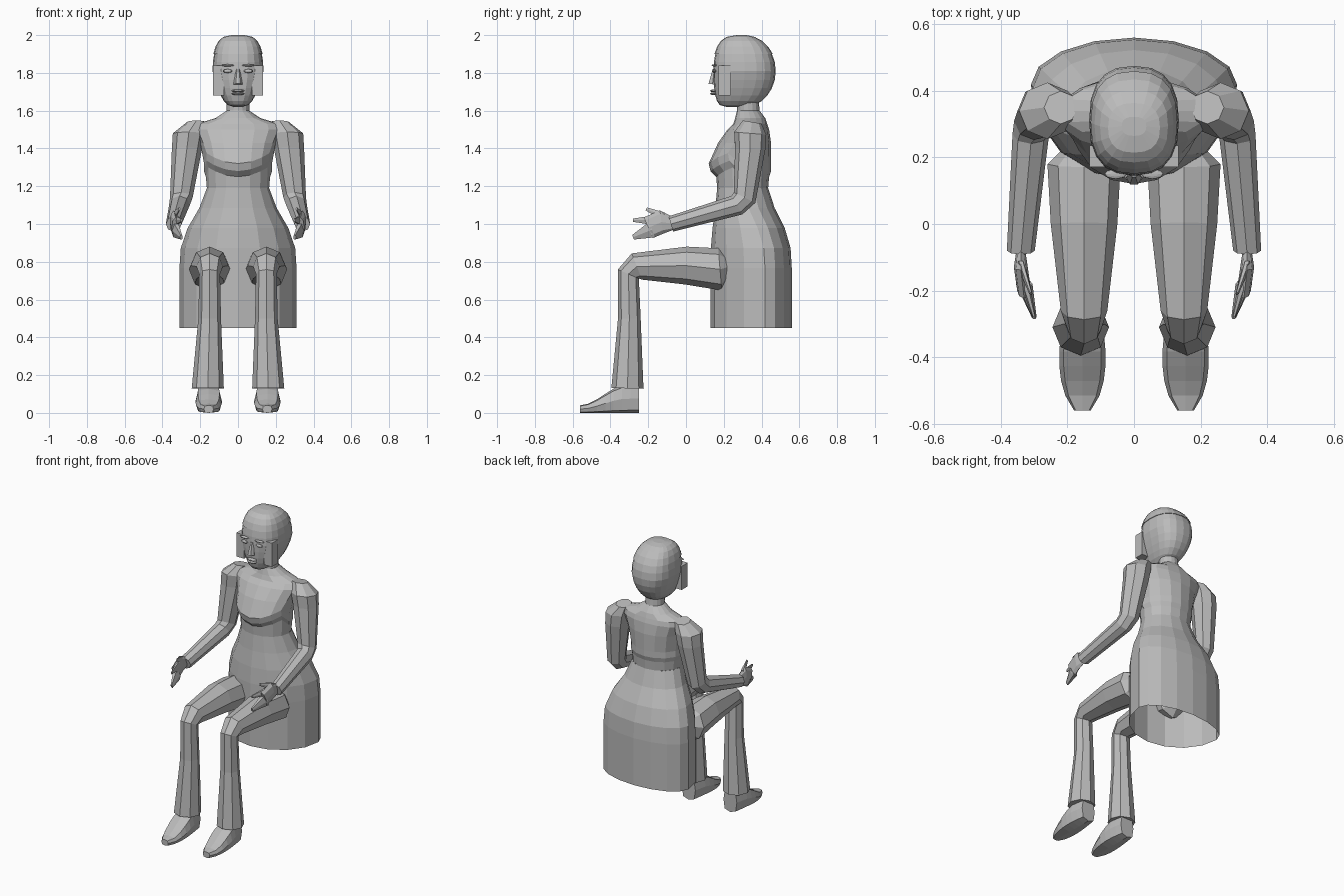
import bpy, bmesh, math
from mathutils import Vector

default_cube = bpy.data.objects.get("Cube")
if default_cube:
    bpy.data.objects.remove(default_cube)

grey = bpy.data.materials.new("plain_grey")
grey.use_nodes = True
grey.diffuse_color = (.5, .5, .5, 1)
grey.node_tree.nodes["Principled BSDF"].inputs["Base Color"].default_value = grey.diffuse_color


def finish(name, bm):
    """Turn a bmesh into a flat-shaded grey object."""
    bmesh.ops.recalc_face_normals(bm, faces=bm.faces[:])
    mesh = bpy.data.meshes.new(name)
    bm.to_mesh(mesh)
    bm.free()
    mesh.materials.append(grey)
    obj = bpy.data.objects.new(name, mesh)
    bpy.context.collection.objects.link(obj)
    return obj


def ease(value, low, high, power=1):
    """Smooth step from zero to one between two limits."""
    t = min(max((value - low) / (high - low), 0), 1) ** power
    return t * t * (3 - 2 * t)


def signed_power(value, power):
    return math.copysign(abs(value) ** power, value)


def loft(name, sections, sides=8, side=1, power=1, capped=True):
    """Skin rings given as x, half width, two opposite edge points
    and the place of the widest line between those edges."""
    bm = bmesh.new()
    rings = []
    for x, width, first_edge, second_edge, widest in sections:
        ring = []
        for i in range(sides):
            angle = math.tau * i / sides
            across = signed_power(math.cos(angle), power)
            along = signed_power(math.sin(angle), power)
            t = widest + along * (1 - widest if along > 0 else widest)
            point = first_edge.lerp(second_edge, t)
            point.x = side * (x + width * across)
            ring.append(bm.verts.new(point))
        rings.append(ring)
    for low, high in zip(rings, rings[1:]):
        for i in range(sides):
            j = (i + 1) % sides
            bm.faces.new((low[i], low[j], high[j], high[i]))
    if capped:
        bm.faces.new(rings[0])
        bm.faces.new(rings[-1])
    return finish(name, bm)


def level(z, width, front, back, widest=.5):
    """Horizontal ring on the centre line."""
    return 0, width, Vector((0, front, z)), Vector((0, back, z)), widest


def limb(name, path, sides=8, side=1, flat=1):
    """Tube through points of x, y, z and radius, mitred at each bend."""
    points = [Vector(p[:3]) for p in path]
    steps = [Vector((0, b.y - a.y, b.z - a.z)).normalized()
             for a, b in zip(points, points[1:])]
    sections = []
    for i, point in enumerate(points):
        before, after = steps[max(i - 1, 0)], steps[min(i, len(steps) - 1)]
        tangent = (before + after).normalized()
        radius = path[i][3]
        offset = Vector((0, -tangent.z, tangent.y)) * radius / tangent.dot(after)
        sections.append((point.x, radius * flat, point + offset, point - offset, .5))
    return loft(name, sections, sides, side)


def box(name, centre, size):
    bm = bmesh.new()
    bmesh.ops.create_cube(bm, size=1)
    bmesh.ops.scale(bm, vec=Vector(size), verts=bm.verts)
    bmesh.ops.translate(bm, vec=Vector(centre), verts=bm.verts)
    return finish(name, bm)


def ellipsoid(name, centre, radii):
    bm = bmesh.new()
    bmesh.ops.create_uvsphere(bm, u_segments=8, v_segments=6, radius=1)
    bmesh.ops.scale(bm, vec=Vector(radii), verts=bm.verts)
    bmesh.ops.translate(bm, vec=Vector(centre), verts=bm.verts)
    return finish(name, bm)


# Flared coat, open at the hem
def skirt_ring(z):
    taper = ease(z, .76, 1.19, power=1.5)
    return level(z, .31 - .145 * taper, .13 + .035 * taper,
                 .56 - .125 * taper, .67 - .15 * taper)


HEM, WAIST, ROWS = .45, 1.19, 7
loft("coat_skirt", [skirt_ring(HEM + (WAIST - HEM) * i / ROWS) for i in range(ROWS + 1)],
     sides=16, capped=False)

# Bodice, shoulders and neck; the bust edge curves up at the sides
bodice = loft("bodice", [
    level(WAIST, .165, .165, .435),
    level(1.25, .17, .16, .44),
    level(1.28, .18, .13, .45),
    level(1.32, .18, .12, .45),
    level(1.43, .2, .17, .45),
    level(1.5, .23, .22, .44),
    level(1.53, .22, .25, .43),
    level(1.56, .12, .26, .42),
    level(1.6, .06, .27, .39),
    level(1.7, .06, .27, .38),
], sides=16)
for v in bodice.data.vertices:
    if v.co.y < .28 and 1.22 < v.co.z < 1.35:
        v.co.z += 2 * v.co.x ** 2


# Head, boxy at the face and narrow at the jaw
def head_ring(latitude, grow=1):
    rise, girth = math.sin(latitude), math.cos(latitude)
    jaw = 1 + .3 * min(rise, 0)
    face = girth ** (.5 if rise > 0 else .2)
    return level(1.81 + .19 * rise, .135 * grow * jaw * girth ** .5,
                 .31 - .165 * grow * face, .31 + .165 * grow * girth)


loft("head", [head_ring(i / 4) for i in range(-6, 7)], sides=20, power=.8)
loft("hair_cap", [head_ring(i / 4, grow=1.03) for i in range(2, 7)], sides=20, power=.8)

# Face
limb("nose", [(0, .15, 1.82, .01), (0, .14, 1.74, .024)], sides=6)
for name, z in (("upper_lip", 1.705), ("lower_lip", 1.69)):
    ellipsoid(name, (0, .15, z), (.035, .022, .008))

# Mirrored parts
for word, side in (("left", 1), ("right", -1)):
    box(word + "_hair_panel", (side * .104, .204, 1.76), (.058, .064, .16))
    ellipsoid(word + "_eye", (side * .055, .15, 1.81), (.026, .01, .01))
    ellipsoid(word + "_brow", (side * .055, .15, 1.84), (.034, .015, .006))

    # Sleeve bends at the elbow and runs forward to the cuff
    limb(word + "_sleeve", [
        (.22, .35, 1.54, .05),
        (.26, .34, 1.48, .085),
        (.27, .34, 1.4, .08),
        (.3, .31, 1.14, .06),
        (.31, .27, 1.1, .055),
        (.34, -.08, 1, .042),
    ], side=side)

    # Hand with grouped fingers
    limb(word + "_palm", [
        (.34, -.06, 1, .03),
        (.34, -.13, 1.01, .06),
        (.33, -.2, .98, .06),
    ], side=side, flat=.35)
    for part, start, tip in (
        ("upper_finger", (.33, -.17, 1.02, .03), (.3, -.28, 1.02, .01)),
        ("lower_fingers", (.33, -.18, .97, .05), (.3, -.28, .93, .015)),
        ("thumb", (.34, -.12, 1.04, .025), (.31, -.21, 1.08, .01)),
    ):
        limb(word + "_" + part, [start, tip], sides=6, side=side, flat=.5)

    # Trouser leg from hip over the knee to the hem
    limb(word + "_trouser_leg", [
        (.15, .25, .78, .04),
        (.15, .18, .76, .11),
        (.15, 0, .78, .1),
        (.15, -.26, .775, .07),
        (.15, -.305, .735, .055),
        (.15, -.3, .5, .06),
        (.16, -.31, .13, .085),
    ], side=side)

    # Shoe with a flat sole, widest at the ball of the foot
    shoe = []
    for i in range(8):
        t = i / 7
        heel_to_toe = Vector((0, -.25 - .31 * t, 0))
        top = heel_to_toe + Vector((0, 0, .15 - .11 * ease(t, .2, 1)))
        width = (.05 + .02 * math.sin(math.pi * t)) * (1 - .5 * t ** 9)
        shoe.append((.155, width, top, heel_to_toe, .5))
    loft(word + "_shoe", shoe, side=side, power=.6)
